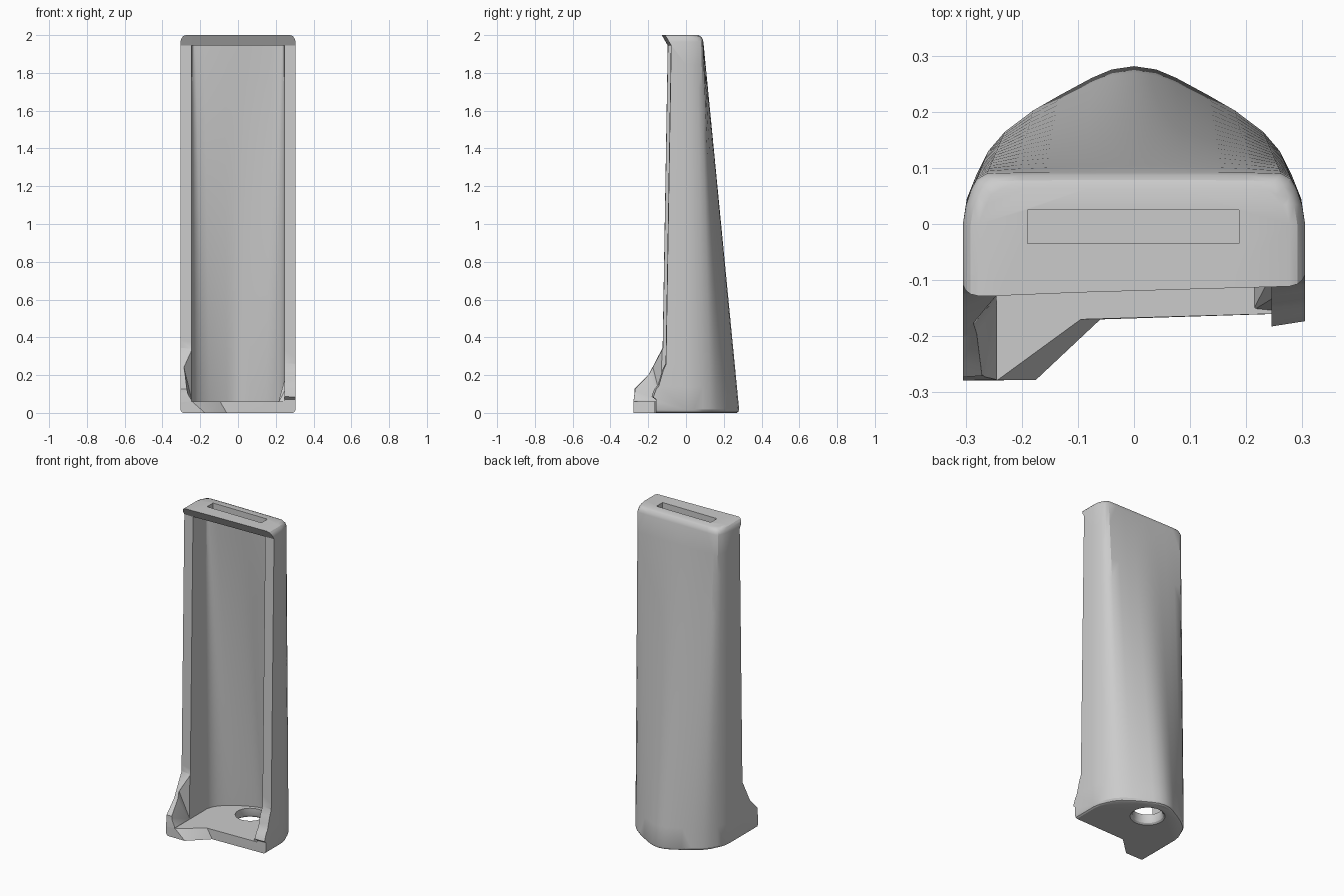
import bpy, bmesh, math

if "Cube" in bpy.data.objects:
    bpy.data.objects.remove(bpy.data.objects["Cube"])

grey = bpy.data.materials.new("warm_grey")
grey.diffuse_color = (0.6, 0.6, 0.6, 1)
grey.use_nodes = True
grey.node_tree.nodes["Principled BSDF"].inputs["Base Color"].default_value = grey.diffuse_color


def make_object(name, bm):
    bmesh.ops.recalc_face_normals(bm, faces=bm.faces[:])
    mesh = bpy.data.meshes.new(name)
    bm.to_mesh(mesh)
    bm.free()
    mesh.materials.append(grey)
    obj = bpy.data.objects.new(name, mesh)
    bpy.context.collection.objects.link(obj)
    return obj


def loft(name, rings):
    """Skin a stack of closed rings and cap both ends."""
    bm = bmesh.new()
    rows = [[bm.verts.new(p) for p in ring] for ring in rings]
    n = len(rows[0])
    for a, b in zip(rows, rows[1:]):
        for i in range(n):
            j = (i + 1) % n
            bm.faces.new((a[i], a[j], b[j], b[i]))
    bm.faces.new(rows[0][::-1])
    bm.faces.new(rows[-1])
    bmesh.ops.triangulate(bm, faces=bm.faces[:])
    return make_object(name, bm)


def hull(name, points):
    bm = bmesh.new()
    for p in points:
        bm.verts.new(p)
    bmesh.ops.convex_hull(bm, input=bm.verts[:])
    return make_object(name, bm)


def blend(bottom, top, t):
    return [(a[0] + (b[0] - a[0]) * t, a[1] + (b[1] - a[1]) * t)
            for a, b in zip(bottom, top)]


def ring(half, z, inset=0.0):
    """Mirror a half outline (front edge to back centre) into a full ring."""
    pts = [(x * (1 - inset / 0.305), y - (inset if y > 0.05 else 0)) for x, y in half]
    return [(x, y, z) for x, y in pts] + [(-x, y, z) for x, y in pts[-2::-1]]


def cut(body, cutter):
    mod = body.modifiers.new("cut", 'BOOLEAN')
    mod.operation = 'DIFFERENCE'
    mod.solver = 'EXACT'
    mod.object = cutter
    bpy.context.view_layer.objects.active = body
    bpy.ops.object.modifier_apply(modifier=mod.name)
    bpy.data.objects.remove(cutter)


# Outer body: arched back at the bottom, flat back at the top
out_bottom = [(.305, -.4), (.305, 0), (.298, .045), (.28, .09), (.26, .13), (.23, .165),
              (.18, .203), (.13, .232), (.075, .262), (.04, .277), (0, .283)]
out_top = [(.305, -.4), (.305, 0), (.299, .035), (.29, .062), (.28, .08), (.262, .09),
           (.21, .0915), (.15, .092), (.09, .092), (.045, .092), (0, .092)]
levels = [(0, .015), (.005, .006), (.018, 0)]
levels += [(.018 + (1.965 - .018) * k / 16, 0) for k in range(1, 17)]
levels += [(1.982, .005), (1.994, .014), (2.0, .028)]
shell = loft("holder_shell", [
    ring(blend(out_bottom, out_top, min(1, z / 1.965)), z, inset) for z, inset in levels])

# Cavity, open to the front
in_bottom = [(.245, -.6), (.245, .045), (.235, .08), (.215, .11), (.185, .14),
             (.15, .165), (.1, .193), (.06, .212), (.03, .224), (0, .228)]
in_top = [(.245, -.6), (.245, .02), (.243, .03), (.236, .037), (.225, .04),
          (.18, .04), (.12, .04), (.07, .04), (.03, .04), (0, .04)]
cut(shell, loft("cavity_cutter", [
    ring(blend(in_bottom, in_top, k / 12), .06 + 1.885 * k / 12) for k in range(13)]))

# Front trim: deep foot on the left, shallow foot on the right
left = [(-.28, -.1), (-.28, 0), (-.28, .06), (-.28, .13), (-.2, .21), (-.125, .35),
        (-.098, 1.945), (-.13, 2.0), (-.13, 2.1)]
right = [(-.155, -.1), (-.155, 0), (-.155, .06), (-.155, .075), (-.135, .13), (-.103, .24),
         (-.075, 1.945), (-.107, 2.0), (-.107, 2.1)]


def station(profile, xs):
    """Cutter section with one x for the floor bottom and one for the rest."""
    pts = [(xs[0] if z <= 0 else xs[1], y, z) for y, z in profile]
    return pts + [(xs[1], -.8, 2.1), (xs[0], -.8, -.1)]


def lean(u, low):
    """Straight lid edge between the sides, with a given foot depth."""
    return [(low if i < 3 else l[0] + (r[0] - l[0]) * u, l[1] + (r[1] - l[1]) * u)
            for i, (l, r) in enumerate(zip(left, right))]


cut(shell, loft("front_cutter", [
    station(left, (-.42, -.42)),
    station(lean(.09, -.278), (-.175, -.243)),
    station(lean(.35, -.17), (-.06, -.095)),
    station(right, (.42, .42))]))

# Slanted inner side of the left foot
cut(shell, hull("foot_cutter", [
    (-.243, -.4, .062), (-.243, -.13, .062), (-.286, -.4, .135), (-.286, -.175, .24),
    (-.286, -.4, .4), (-.243, -.125, .34), (-.1, -.4, .062), (-.1, -.4, .4),
    (-.1, -.125, .062), (-.1, -.125, .34)]))

# Slot in the lid
cut(shell, hull("slot_cutter", [(x, y, z) for x in (-.19, .187)
                                for y in (-.035, .025) for z in (1.9, 2.1)]))

# Round drain hole in the floor, flared at its underside
steps = [(-.05, .1), (0, .1), (.008, .09), (.02, .085), (.1, .085)]
cut(shell, loft("drain_cutter", [
    [(r * math.cos(a * math.tau / 32), .12 + r * math.sin(a * math.tau / 32), z)
     for a in range(32)] for z, r in steps]))

# Gusset at the right foot
gusset = hull("right_gusset", [
    (.212, -.154, .05), (.212, -.105, .05), (.3, -.154, .05), (.3, -.09, .05),
    (.3, -.15, .085), (.3, -.1, .22), (.245, -.09, .17), (.245, -.09, .05)])

# Smooth the curved skin and keep the creases
for obj in (shell, gusset):
    bpy.ops.object.select_all(action='DESELECT')
    obj.select_set(True)
    bpy.context.view_layer.objects.active = obj
    bpy.ops.object.shade_smooth_by_angle(angle=math.radians(28))
